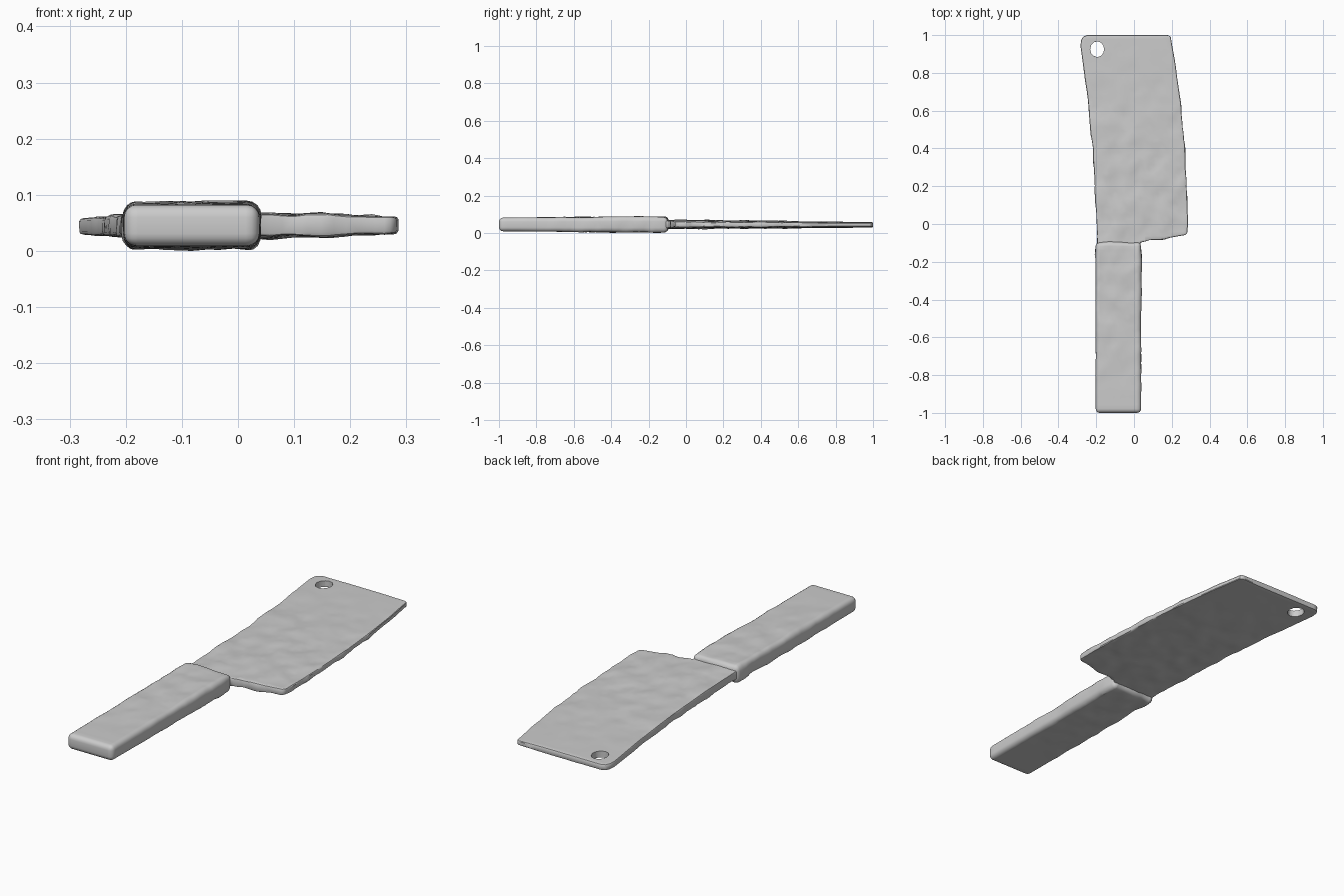
import bpy, bmesh, math
from mathutils import Vector, noise

if "Cube" in bpy.data.objects:
    bpy.data.objects.remove(bpy.data.objects["Cube"])

steel = bpy.data.materials.new("plain grey")
steel.diffuse_color = (0.6, 0.6, 0.6, 1)
steel.use_nodes = True
steel.node_tree.nodes["Principled BSDF"].inputs["Base Color"].default_value = steel.diffuse_color


def extrude_outline(name, points, z0, z1):
    """Closed outline in the ground plane, extruded between two heights."""
    bm = bmesh.new()
    face = bm.faces.new([bm.verts.new((x, y, z0)) for x, y in points])
    top = bmesh.ops.extrude_face_region(bm, geom=[face])["geom"]
    for v in top:
        if isinstance(v, bmesh.types.BMVert):
            v.co.z = z1
    bmesh.ops.recalc_face_normals(bm, faces=bm.faces)
    mesh = bpy.data.meshes.new(name)
    bm.to_mesh(mesh)
    bm.free()
    obj = bpy.data.objects.new(name, mesh)
    bpy.context.collection.objects.link(obj)
    mesh.materials.append(steel)
    return obj


def bake(obj):
    """Replace the mesh with its modified result."""
    dg = bpy.context.evaluated_depsgraph_get()
    mesh = bpy.data.meshes.new_from_object(obj.evaluated_get(dg))
    obj.modifiers.clear()
    obj.data = mesh


def bevel(obj, width, segments):
    mod = obj.modifiers.new("rounding", "BEVEL")
    mod.width, mod.segments = width, segments
    mod.limit_method, mod.angle_limit = "ANGLE", math.radians(40)


def hammer(obj, step, shape, amount):
    """Slice into a grid, reshape the thickness, then dent the surface."""
    bm = bmesh.new()
    bm.from_mesh(obj.data)
    for axis in (0, 1):
        lo = min(v.co[axis] for v in bm.verts)
        hi = max(v.co[axis] for v in bm.verts)
        n = int((hi - lo) / step)
        for i in range(1, n):
            co, no = Vector(), Vector()
            co[axis], no[axis] = lo + (hi - lo) * i / n, 1
            bmesh.ops.bisect_plane(bm, geom=bm.verts[:] + bm.edges[:] + bm.faces[:],
                                   plane_co=co, plane_no=no, dist=1e-5)
    bmesh.ops.remove_doubles(bm, verts=bm.verts, dist=0.0008)
    for v in bm.verts:
        v.co = shape(v.co)
    bm.normal_update()
    moves = []
    for v in bm.verts:
        # dents run diagonally, longer along the knife
        p = Vector((v.co.x * 13 - v.co.y * 4, v.co.y * 10 + v.co.x * 5, v.co.z * 8))
        moves.append(v.normal * (noise.noise(p) + 0.5 * noise.noise(p * 2.3)) * amount(v.co))
    for v, m in zip(bm.verts, moves):
        v.co += m
    bmesh.ops.triangulate(bm, faces=bm.faces)
    bm.to_mesh(obj.data)
    bm.free()
    for p in obj.data.polygons:
        p.use_smooth = True
    bpy.ops.object.select_all(action="DESELECT")
    obj.select_set(True)
    bpy.context.view_layer.objects.active = obj
    bpy.ops.object.shade_smooth_by_angle(angle=math.radians(35))


MID = 0.048

# Blade: leaning spine, rounded tip corner, curved cutting edge
outline = [(-0.195, -0.13), (-0.2, 0.0), (-0.205, 0.15), (-0.22, 0.4), (-0.25, 0.7),
           (-0.283, 0.94), (-0.281, 0.97), (-0.272, 0.99), (-0.25, 1.0), (0.185, 1.0),
           (0.195, 0.99), (0.222, 0.83), (0.246, 0.65), (0.266, 0.45), (0.279, 0.22),
           (0.284, 0.05), (0.284, -0.045), (0.272, -0.058), (0.16, -0.08), (0.08, -0.09),
           (0.035, -0.1), (0.03, -0.13)]
blade = extrude_outline("blade", outline, MID - 0.022, MID + 0.022)
bevel(blade, 0.008, 2)
bake(blade)

# Hanging hole
ring = [(-0.195 + 0.037 * math.cos(a * math.tau / 12), 0.925 + 0.042 * math.sin(a * math.tau / 12))
        for a in range(12)]
cutter = extrude_outline("hole_cutter", ring, -0.1, 0.2)
cut = blade.modifiers.new("hole", "BOOLEAN")
cut.operation, cut.object, cut.solver = "DIFFERENCE", cutter, "EXACT"
bake(blade)
bpy.data.objects.remove(cutter)


def blade_shape(co):
    tip = 1 - 0.35 * max(co.y, 0)
    edge = 1 - 0.32 * min(max((co.x - 0.06) / 0.22, 0), 1)
    return Vector((co.x, co.y, MID - 0.002 * co.y + (co.z - MID) * tip * edge))


hammer(blade, 0.022, blade_shape,
       lambda co: 0.006 * min(max((1.0 - co.y) / 0.6, 0.12), 1))

# Handle: rounded bar, slightly thicker toward the blade
bar = [(-0.203, -1.0), (0.038, -1.0), (0.038, -0.095), (-0.203, -0.095)]
handle = extrude_outline("handle", bar, MID - 0.0365, MID + 0.0365)
bevel(handle, 0.022, 4)
bake(handle)


def handle_shape(co):
    grow = 1 + 0.12 * min(max((co.y + 0.95) / 0.6, 0), 1)
    return Vector((co.x, co.y, MID + (co.z - MID) * grow))


hammer(handle, 0.022, handle_shape,
       lambda co: 0.006 * min(max((co.y + 0.95) / 0.5, 0), 1))

# Rest the knife on the ground
low = min(v.co.z for o in (blade, handle) for v in o.data.vertices)
for o in (blade, handle):
    for v in o.data.vertices:
        v.co.z -= low
